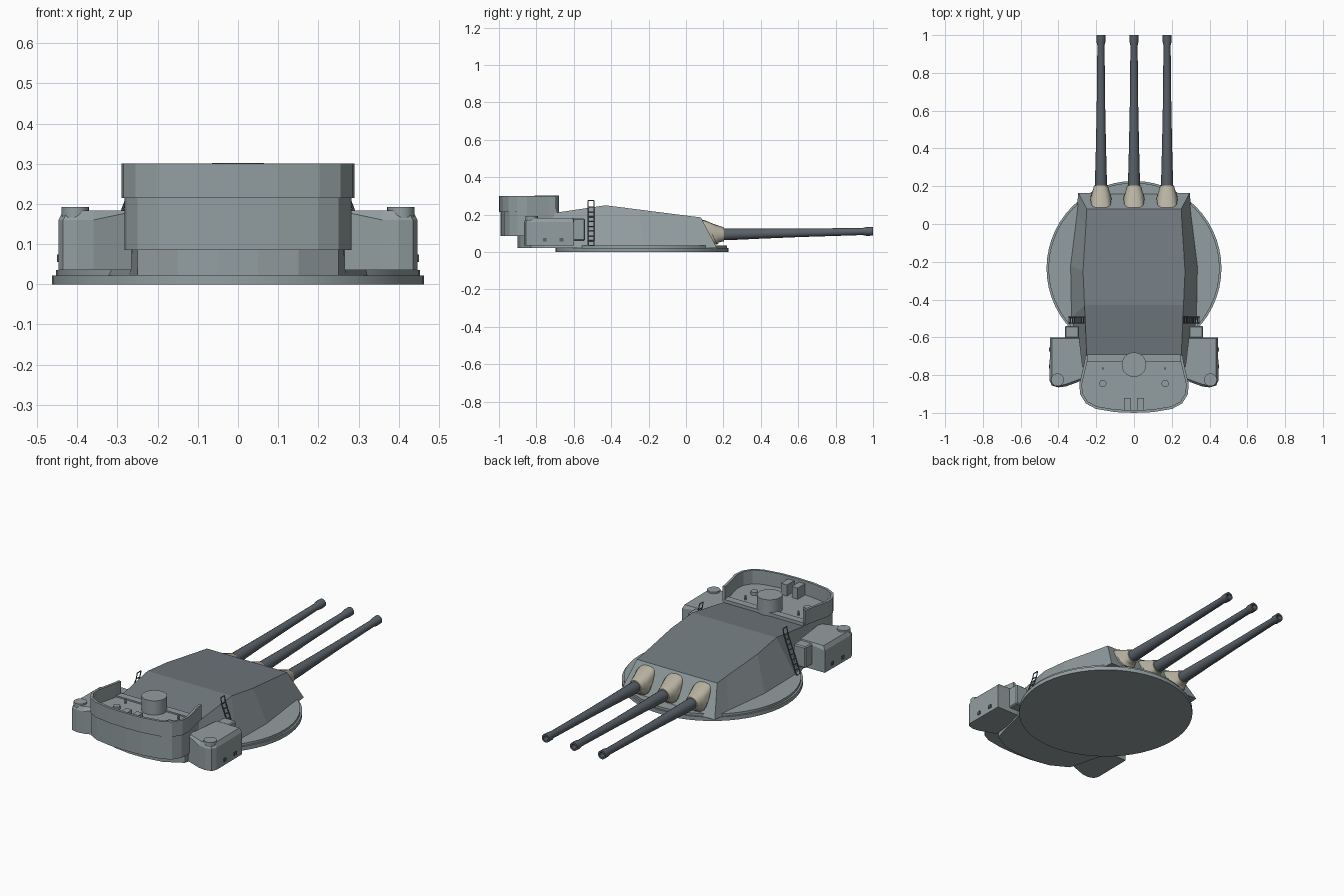
import bpy, bmesh, math
from mathutils import Vector, Matrix

if "Cube" in bpy.data.objects:
    bpy.data.objects.remove(bpy.data.objects["Cube"])


def mat(name, c):
    m = bpy.data.materials.new(name)
    m.diffuse_color = (*c, 1)
    m.use_nodes = True
    m.node_tree.nodes["Principled BSDF"].inputs["Base Color"].default_value = m.diffuse_color
    return m


HULL = mat("hull_grey", (0.29, 0.34, 0.35))
ROOF = mat("roof_grey", (0.17, 0.20, 0.22))
GUN = mat("gun_grey", (0.10, 0.12, 0.14))
CREAM = mat("canvas_cream", (0.48, 0.45, 0.36))
smooth = []


def finish(name, bm, m=HULL, round_=False, bevel=0):
    bmesh.ops.recalc_face_normals(bm, faces=bm.faces)
    me = bpy.data.meshes.new(name)
    bm.to_mesh(me)
    bm.free()
    ob = bpy.data.objects.new(name, me)
    bpy.context.collection.objects.link(ob)
    me.materials.append(m)
    if bevel:
        b = ob.modifiers.new("bevel", "BEVEL")
        b.width = bevel
        b.segments = 1
    if round_:
        smooth.append(ob)
    return ob


def loft(name, rings, m=HULL, round_=False, caps=True):
    bm = bmesh.new()
    vs = [[bm.verts.new(p) for p in r] for r in rings]
    n = len(vs[0])
    for a, b in zip(vs, vs[1:]):
        for i in range(n):
            bm.faces.new((a[i], a[(i + 1) % n], b[(i + 1) % n], b[i]))
    if caps:
        bm.faces.new(vs[0])
        bm.faces.new(vs[-1])
    return finish(name, bm, m, round_)


def prism(name, pts, z0, z1, m=HULL, round_=False):
    return loft(name, [[(x, y, z) for x, y in pts] for z in (z0, z1)], m, round_)


def cyl(name, x, y, z0, z1, r, n=20, m=HULL):
    pts = [(x + r * math.cos(2 * math.pi * i / n), y + r * math.sin(2 * math.pi * i / n)) for i in range(n)]
    return prism(name, pts, z0, z1, m, True)


def box(name, x0, x1, y0, y1, z0, z1, m=HULL, bevel=0):
    bm = bmesh.new()
    bmesh.ops.create_cube(bm, size=1, matrix=Matrix.Translation(((x0 + x1) / 2, (y0 + y1) / 2, (z0 + z1) / 2))
                          @ Matrix.Diagonal((abs(x1 - x0), y1 - y0, z1 - z0, 1)))
    return finish(name, bm, m, False, bevel)


def rod(name, a, b, r=0.003, m=GUN):
    a, b = Vector(a), Vector(b)
    d = b - a
    bm = bmesh.new()
    bmesh.ops.create_cone(bm, cap_ends=True, segments=6, radius1=r, radius2=r, depth=d.length,
                          matrix=Matrix.Translation((a + b) / 2) @ d.to_track_quat('Z', 'Y').to_matrix().to_4x4())
    return finish(name, bm, m)


def mirrored(half):
    return half + [(-x, y) for x, y in reversed(half) if x > 0]


# rotating base ring
cyl("base_disc", 0, -0.235, 0, 0.022, 0.463, 56)
cyl("base_ring", 0, -0.235, 0.022, 0.035, 0.453, 56)

# armoured house: stations of bottom (x, y) and roof (x, y, z)
stations = [((0.295, 0.165), (0.25, 0.08, 0.185)), ((0.305, 0.06), (0.254, 0.0, 0.195)),
            ((0.34, -0.22), (0.27, -0.25, 0.227)), ((0.335, -0.5), (0.262, -0.43, 0.25)),
            ((0.27, -0.76), (0.25, -0.70, 0.21)), ((0.25, -0.83), (0.25, -0.83, 0.2)),
            ((0.15, -0.885), (0.15, -0.885, 0.2)), ((0.05, -0.9), (0.05, -0.9, 0.2))]
house = loft("gun_house", [[(-b[0], b[1], 0.022), (b[0], b[1], 0.022), t, (-t[0], t[1], t[2])]
                           for b, t in stations])
house.data.materials.append(ROOF)
for p in house.data.polygons:
    if p.normal.z > 0.9:
        p.material_index = 1

# rear balcony, parapet and threshold
plan = [(0.25, -0.695), (0.255, -0.73), (0.283, -0.85), (0.278, -0.90), (0.25, -0.945),
        (0.2, -0.972), (0.1, -0.989), (0, -0.993)]
prism("balcony", mirrored(plan), 0.085, 0.222)
bm = bmesh.new()
wall = mirrored(plan)
lo, hi = [[bm.verts.new((x, y, z)) for x, y in wall] for z in (0.215, 0.30)]
for i in range(len(wall) - 1):
    bm.faces.new((lo[i], lo[i + 1], hi[i + 1], hi[i]))
par = finish("parapet", bm)
s = par.modifiers.new("thickness", "SOLIDIFY")
s.thickness = 0.014
s.offset = 0
box("threshold", -0.25, 0.25, -0.73, -0.69, 0.2, 0.23)
cyl("director_drum", 0, -0.745, 0.2, 0.302, 0.065, 28)

for s in (1, -1):
    # balcony fittings
    box("locker", s * 0.015, s * 0.052, -0.985, -0.92, 0.22, 0.285)
    cyl("vent_cap", s * 0.165, -0.845, 0.22, 0.24, 0.019)
    cyl("small_post", s * 0.165, -0.765, 0.22, 0.245, 0.006, 8)

    # side sponson with sloping roof and round cap
    outline = [(0.29, -0.6), (0.445, -0.6), (0.447, -0.83), (0.435, -0.855), (0.40, -0.865),
               (0.36, -0.86), (0.265, -0.825)]
    top = [(s * (x - 0.012 * (x > 0.38)), y + 0.012 * (y < -0.8) - 0.006 * (y > -0.7), 0.183) for x, y in outline]
    loft("sponson", [[(s * x, y, 0.035) for x, y in outline],
                     [(s * x, y, 0.160 + 0.02 * (x < 0.3)) for x, y in outline], top])
    cyl("sponson_cap", s * 0.405, -0.825, 0.16, 0.192, 0.034, 20)
    for y in (-0.755, -0.665):
        box("sponson_port", s * 0.44, s * 0.451, y - 0.01, y + 0.01, 0.056, 0.074, GUN)
    box("junction_box", s * 0.29, s * 0.366, -0.605, -0.54, 0.06, 0.18, HULL, 0.006)

    # ladder leaning on the house side, with grab loop on the roof
    def at(t, y):
        return (s * (0.345 - 0.078 * t), y, 0.035 + 0.205 * t)
    for y in (-0.525, -0.492):
        rod("ladder_rail", at(0, y), at(1, y))
        rod("grab_post", at(1, y), (s * 0.26, y, 0.275))
    for i in range(9):
        rod("ladder_rung", at(i / 8, -0.525), at(i / 8, -0.492))
    rod("grab_bar", (s * 0.26, -0.525, 0.275), (s * 0.26, -0.492, 0.275))


# guns with canvas blast bags
def ring(cx, y, cz, rx, rz, n=16, tilt=0, p=1.0):
    out = []
    for i in range(n):
        a = 2 * math.pi * i / n
        c, q = math.cos(a), math.sin(a)
        dx = rx * math.copysign(abs(c) ** p, c)
        dz = rz * math.copysign(abs(q) ** p, q)
        out.append((cx + dx, y - tilt * dz, cz + dz))
    return out


barrel = [(0.12, 0.032), (0.25, 0.031), (0.40, 0.027), (0.62, 0.0225), (0.945, 0.019),
          (0.965, 0.0235), (1.0, 0.0235), (1.0, 0.014), (0.93, 0.013)]
for gx in (-0.175, 0, 0.175):
    loft("gun_barrel", [ring(gx, y, 0.0945 + 0.0165 * (y - 0.2) / 0.8, r, r) for y, r in barrel], GUN, True)
    loft("blast_bag", [ring(gx, 0.105, 0.107, 0.05, 0.07, 16, 0.5, 0.6),
                       ring(gx, 0.135, 0.105, 0.056, 0.064, 16, 0.5, 0.65),
                       ring(gx, 0.165, 0.1, 0.047, 0.048, 16, 0.25, 0.8),
                       ring(gx, 0.203, 0.095, 0.037, 0.037)], CREAM, True)

for ob in bpy.context.scene.objects:
    ob.select_set(ob in smooth)
bpy.context.view_layer.objects.active = smooth[0]
bpy.ops.object.shade_smooth_by_angle(angle=math.radians(30))
